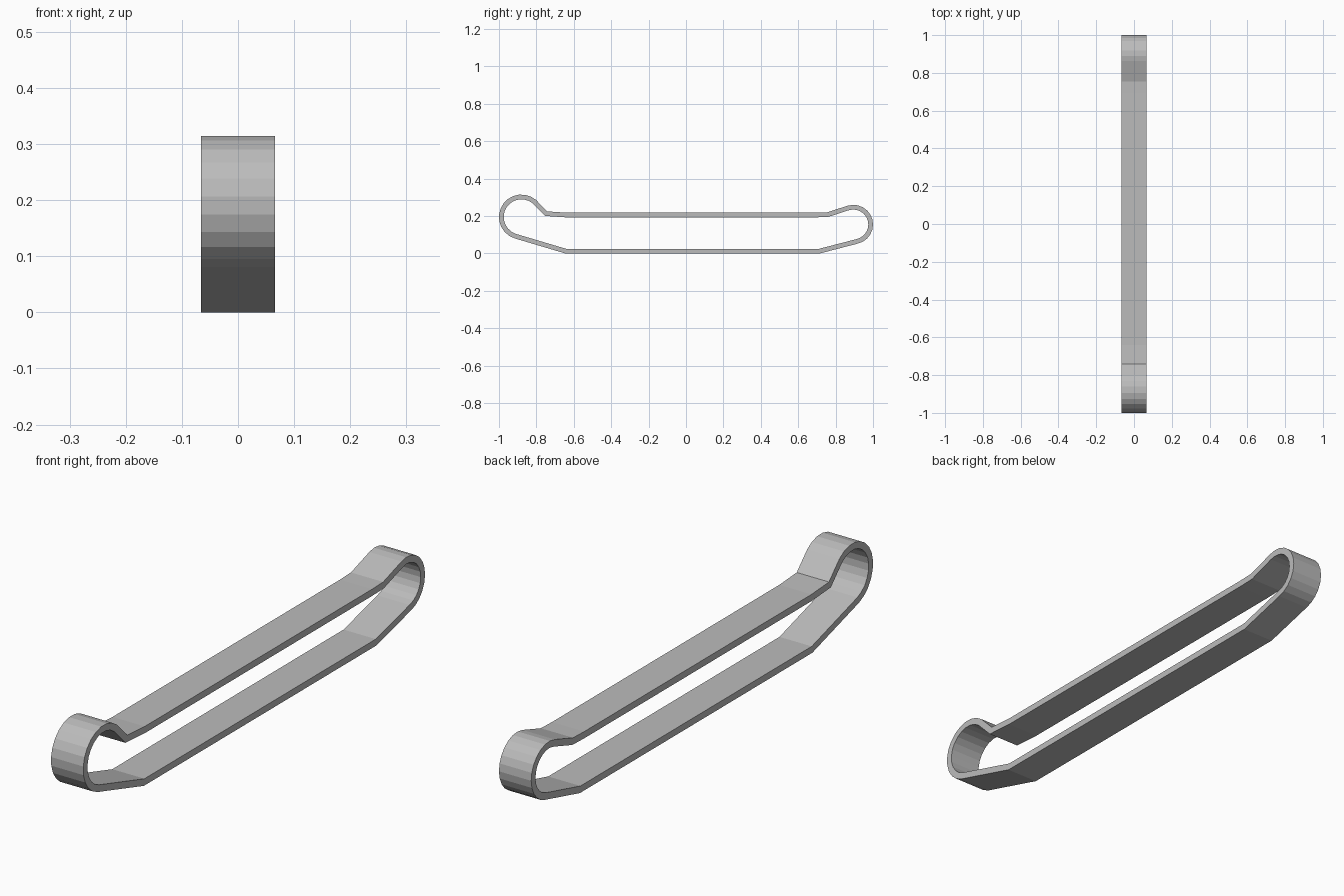
import bpy, bmesh
from math import cos, sin, radians
from mathutils import Vector

cube = bpy.data.objects.get("Cube")
if cube:
    bpy.data.objects.remove(cube)

HALF_WIDTH = 0.066
THICKNESS = 0.025

rubber = bpy.data.materials.new("grey_band")
rubber.use_nodes = True
colour = (0.50, 0.50, 0.50, 1)
rubber.diffuse_color = colour
rubber.node_tree.nodes["Principled BSDF"].inputs["Base Color"].default_value = colour


def arc(cy, cz, radius, start, end, steps):
    """Points of a clockwise bend in the y-z plane."""
    angles = [radians(start + (end - start) * i / steps) for i in range(steps + 1)]
    return [Vector((cy + radius * cos(a), cz + radius * sin(a))) for a in angles]


def inset(points, distance):
    """Offset a clockwise closed outline inwards with mitred corners."""
    result = []
    for i, p in enumerate(points):
        before = (p - points[i - 1]).normalized()
        after = (points[(i + 1) % len(points)] - p).normalized()
        n1, n2 = Vector((before.y, -before.x)), Vector((after.y, -after.x))
        result.append(p + (n1 + n2) * distance / (1 + n1.dot(n2)))
    return result


# Outline: front bend, upper run, rear bend, lower run
outer = arc(-0.88, 0.195, 0.12, 252, 50, 13)
outer += [Vector(p) for p in ((-0.742, 0.225), (-0.64, 0.218), (0.69, 0.218), (0.755, 0.22))]
outer += arc(0.895, 0.155, 0.105, 108, -78, 12)
outer += [Vector(p) for p in ((0.715, 0), (-0.645, 0))]
inner = inset(outer, THICKNESS)

# Closed band with a rectangular cross-section
bm = bmesh.new()
rings = [[bm.verts.new((x, p.x, p.y)) for p in outline]
         for outline, x in ((outer, -HALF_WIDTH), (outer, HALF_WIDTH),
                            (inner, HALF_WIDTH), (inner, -HALF_WIDTH))]
count = len(outer)
for r in range(4):
    a, b = rings[r], rings[(r + 1) % 4]
    for i in range(count):
        j = (i + 1) % count
        bm.faces.new((a[i], a[j], b[j], b[i]))
bmesh.ops.recalc_face_normals(bm, faces=bm.faces)

mesh = bpy.data.meshes.new("track_band")
bm.to_mesh(mesh)
bm.free()
mesh.materials.append(rubber)
band = bpy.data.objects.new("track_band", mesh)
bpy.context.collection.objects.link(band)
